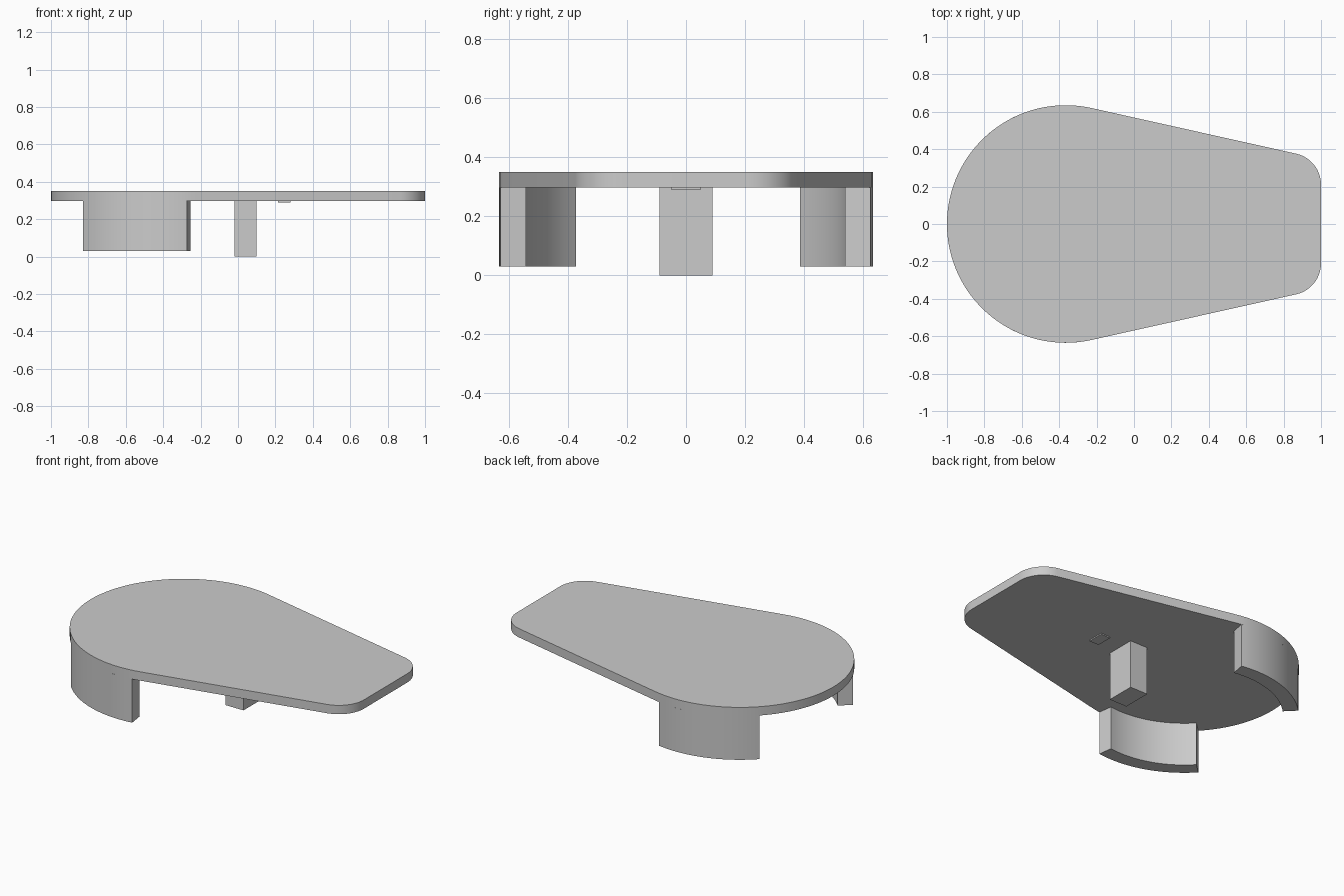
import bpy
import bmesh
from math import cos, sin, radians

if "Cube" in bpy.data.objects:
    bpy.data.objects.remove(bpy.data.objects["Cube"], do_unlink=True)

# One plain grey material
grey = bpy.data.materials.new("plain_grey")
grey.use_nodes = True
grey.diffuse_color = (0.6, 0.6, 0.6, 1)
grey.node_tree.nodes["Principled BSDF"].inputs["Base Color"].default_value = (0.6, 0.6, 0.6, 1)

CENTRE_X, RADIUS, INNER = -0.365, 0.635, 0.548
PLATE_BOTTOM, PLATE_TOP = 0.297, 0.351


def arc(cx, cy, r, start, end, steps):
    """Points along a circular arc, angles in degrees."""
    angles = [radians(start + (end - start) * i / steps) for i in range(steps + 1)]
    return [(cx + r * cos(a), cy + r * sin(a)) for a in angles]


def extrude(name, outline, bottom, top):
    """Solid prism over a closed outline."""
    bm = bmesh.new()
    face = bm.faces.new([bm.verts.new((x, y, bottom)) for x, y in outline])
    result = bmesh.ops.extrude_face_region(bm, geom=[face])
    verts = [v for v in result["geom"] if isinstance(v, bmesh.types.BMVert)]
    bmesh.ops.translate(bm, verts=verts, vec=(0, 0, top - bottom))
    bmesh.ops.recalc_face_normals(bm, faces=bm.faces)
    mesh = bpy.data.meshes.new(name)
    bm.to_mesh(mesh)
    bm.free()
    mesh.materials.append(grey)
    obj = bpy.data.objects.new(name, mesh)
    bpy.context.collection.objects.link(obj)
    bpy.ops.object.select_all(action="DESELECT")
    obj.select_set(True)
    bpy.context.view_layer.objects.active = obj
    bpy.ops.object.shade_smooth_by_angle(angle=radians(30))
    return obj


def box(name, x0, x1, half_y, bottom, top):
    outline = [(x0, -half_y), (x1, -half_y), (x1, half_y), (x0, half_y)]
    return extrude(name, outline, bottom, top)


# Teardrop plate: big round end, straight tapering sides, two rounded corners
TANGENT = 77.4
outline = arc(CENTRE_X, 0, RADIUS, TANGENT, 360 - TANGENT, 72)
outline += arc(0.83, -0.21, 0.17, -TANGENT, 0, 14)
outline += arc(0.83, 0.21, 0.17, 0, TANGENT, 14)
extrude("top_plate", outline, PLATE_BOTTOM, PLATE_TOP)

# Curved skirt walls under the round end
for name, start, end in (("back_wall", 80, 135), ("front_wall", -137, -82)):
    wall = arc(CENTRE_X, 0, RADIUS, start, end, 20) + arc(CENTRE_X, 0, INNER, end, start, 20)
    extrude(name, wall, 0.03, PLATE_BOTTOM)

# Central post and small raised pad on the underside
box("centre_post", -0.02, 0.10, 0.09, 0, PLATE_BOTTOM)
box("underside_pad", 0.215, 0.28, 0.05, 0.29, PLATE_BOTTOM)
